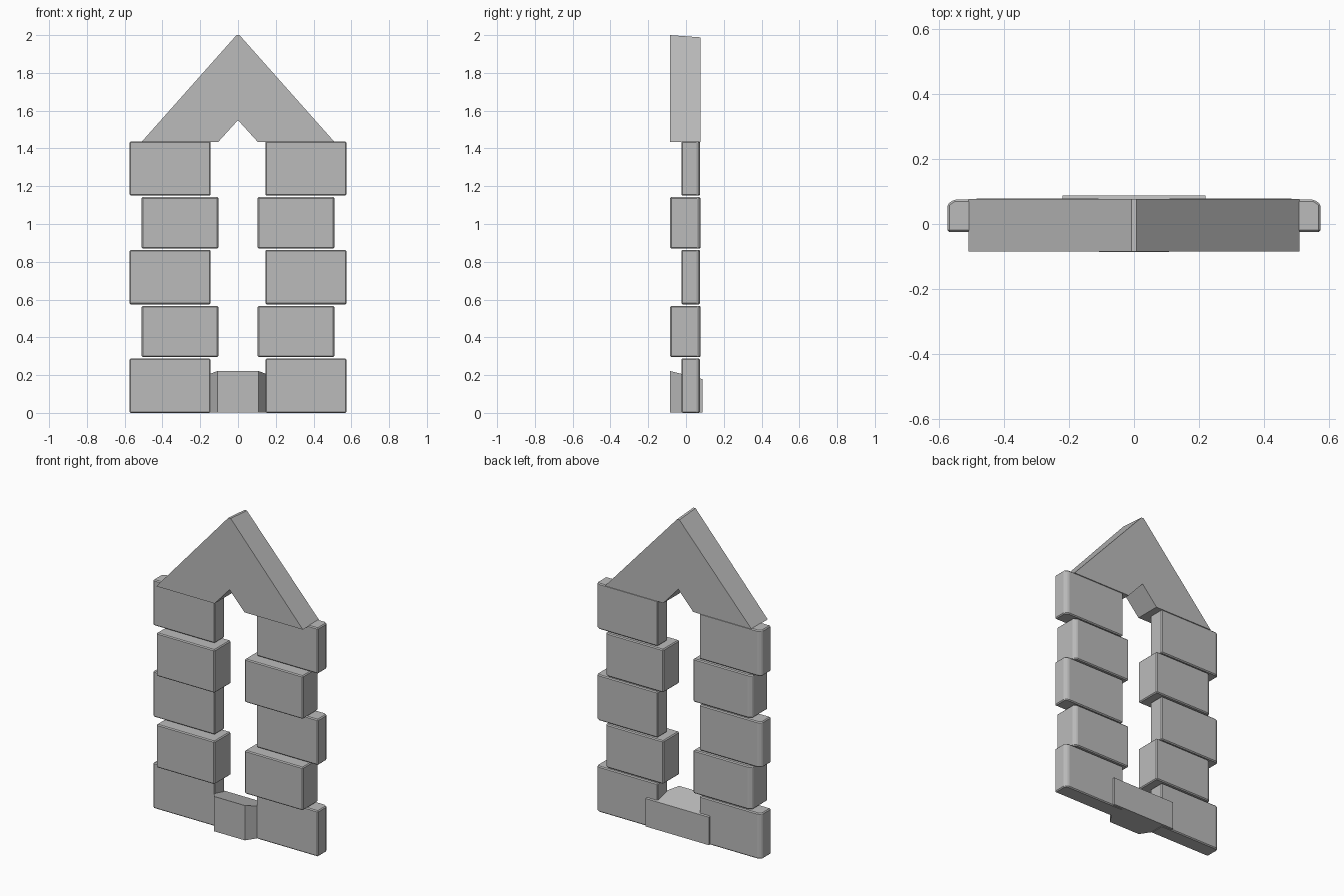
import bpy
import bmesh
from mathutils import Vector

cube = bpy.data.objects.get("Cube")
if cube:
    bpy.data.objects.remove(cube, do_unlink=True)

stone = bpy.data.materials.new("grey_stone")
stone.use_nodes = True
grey = (0.5, 0.5, 0.5, 1)
stone.diffuse_color = grey
stone.node_tree.nodes["Principled BSDF"].inputs["Base Color"].default_value = grey


def block(name, outline, place, low, high, bevel=0.006):
    """Loft a closed outline between two levels; place(u, v, level) gives the point."""
    bm = bmesh.new()
    rings = [[bm.verts.new(Vector(place(u, v, t))) for u, v in outline] for t in (low, high)]
    count = len(outline)
    for ring in rings:
        bm.faces.new(ring)
    for i in range(count):
        j = (i + 1) % count
        bm.faces.new((rings[0][i], rings[0][j], rings[1][j], rings[1][i]))
    bmesh.ops.recalc_face_normals(bm, faces=bm.faces)
    mesh = bpy.data.meshes.new(name)
    bm.to_mesh(mesh)
    bm.free()
    mesh.materials.append(stone)
    obj = bpy.data.objects.new(name, mesh)
    bpy.context.collection.objects.link(obj)
    if bevel:
        mod = obj.modifiers.new("worn_edges", "BEVEL")
        mod.width = bevel
        mod.segments = 1
    return obj


# Side columns: wide, shallow stones alternate with narrow, deep ones
ROW = 0.2875
for side, label in ((1, "left"), (-1, "right")):
    for row in range(5):
        wide = row % 2 == 0
        inner, outer = (0.145, 0.574) if wide else (0.104, 0.51)
        front, back = (-0.025, 0.075) if wide else (-0.084, 0.078)
        # Plan outline with a chipped outer back edge
        plan = [(inner, front), (outer, front), (outer, back - 0.014),
                (outer - 0.02, back), (inner, back)]
        gap = 0 if wide else 0.008
        block(f"{label}_stone_{row + 1}", plan,
              lambda u, v, t, s=side: (s * u, v, t),
              row * ROW + gap, (row + 1) * ROW - gap)

# Gable: chevron lintel whose ridge dips slightly towards the back
gable = [(-0.51, 1.435), (-0.104, 1.435), (0, 1.55), (0.104, 1.435),
         (0.51, 1.435), (0.008, 2.0), (-0.008, 2.0)]
block("gable", gable,
      lambda u, v, t: (u, t, v - (0.012 if v > 1.9 and t > 0 else 0)),
      -0.084, 0.077, 0)

# Sill: splayed at the front, spreading behind the columns, top sloping back
sill = [(-0.108, -0.086), (0.108, -0.086), (0.148, -0.025), (0.148, 0.03),
        (0.22, 0.07), (0.22, 0.087), (-0.22, 0.087), (-0.22, 0.07),
        (-0.148, 0.03), (-0.148, -0.025)]
block("sill", sill,
      lambda u, v, t: (u, v, t - (0.25 * (v + 0.086) if t > 0.1 else 0)),
      0.003, 0.222, 0)
